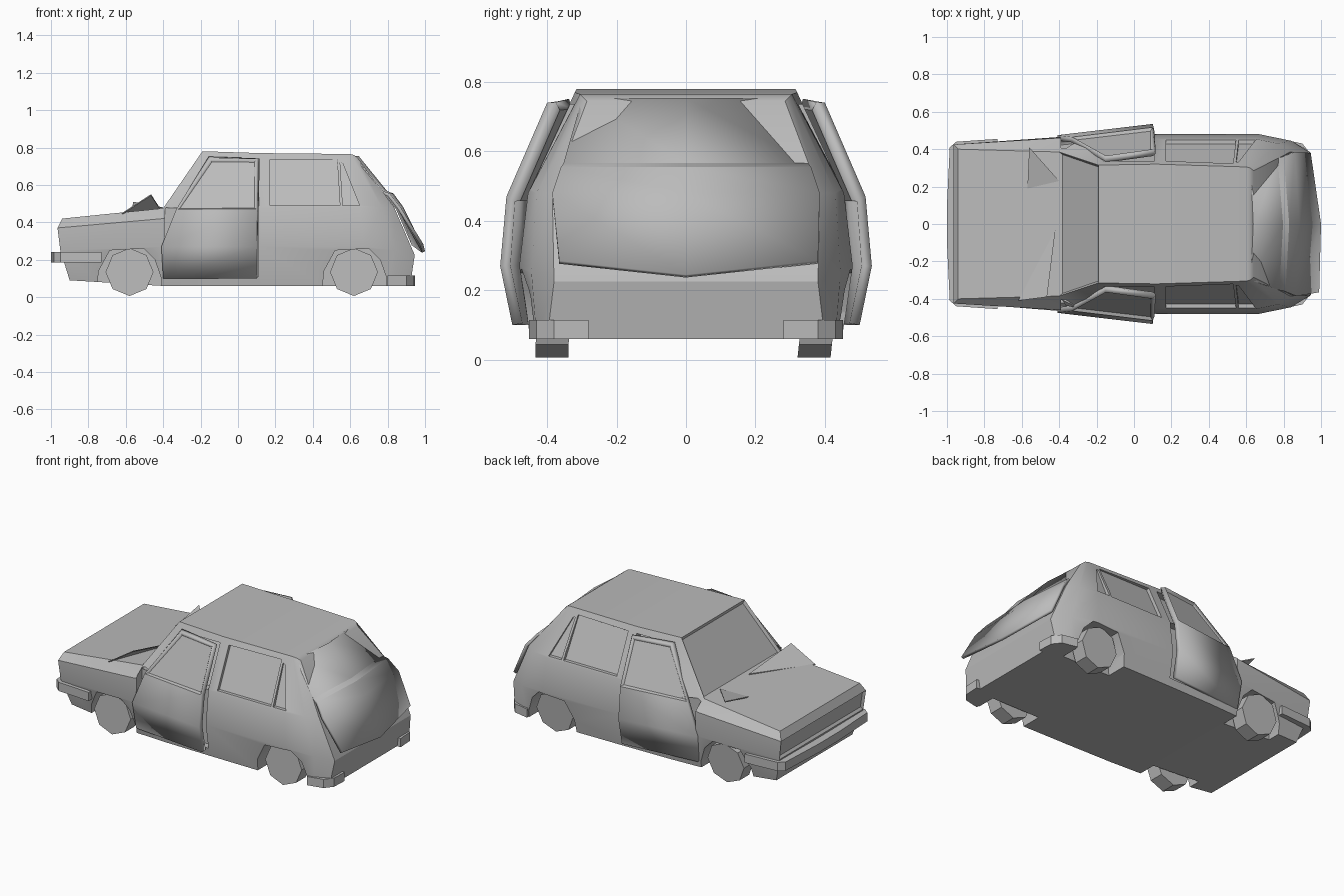
import bpy, bmesh, math
from mathutils import Vector

if "Cube" in bpy.data.objects:
    bpy.data.objects.remove(bpy.data.objects["Cube"])

GREY = (0.5, 0.5, 0.5, 1)
paint = bpy.data.materials.new("plain grey")
paint.use_nodes = True
paint.diffuse_color = GREY
paint.node_tree.nodes["Principled BSDF"].inputs["Base Color"].default_value = GREY


def finish(name, bm, smooth=False, thick=0):
    bmesh.ops.recalc_face_normals(bm, faces=bm.faces)
    mesh = bpy.data.meshes.new(name)
    bm.to_mesh(mesh)
    bm.free()
    mesh.materials.append(paint)
    ob = bpy.data.objects.new(name, mesh)
    bpy.context.collection.objects.link(ob)
    if thick:
        mod = ob.modifiers.new("thickness", "SOLIDIFY")
        mod.thickness = thick
        mod.offset = -1
    if smooth:
        bpy.ops.object.select_all(action="DESELECT")
        ob.select_set(True)
        bpy.context.view_layer.objects.active = ob
        bpy.ops.object.shade_smooth_by_angle(angle=math.radians(30))
    return ob


def prism(name, near, far):
    """Solid between two matching outlines."""
    bm = bmesh.new()
    a = [bm.verts.new(p) for p in near]
    b = [bm.verts.new(p) for p in far]
    n = len(a)
    bm.faces.new(a)
    bm.faces.new(b[::-1])
    for i in range(n):
        j = (i + 1) % n
        bm.faces.new((a[j], a[i], b[i], b[j]))
    return finish(name, bm)


def flat_prism(name, outline, z0, z1):
    return prism(name, [(x, y, z0) for x, y in outline], [(x, y, z1) for x, y in outline])


def sheet(bm, rows):
    """Quad grid through rows of points; returns faces row by row."""
    grid = [[bm.verts.new(p) for p in row] for row in rows]
    return [[bm.faces.new((r[i], r[i + 1], s[i + 1], s[i])) for i in range(len(r) - 1)]
            for r, s in zip(grid, grid[1:])]


# Body shell: stations from nose to tail, each floor, waist, belt, top
stations = [
    [(-.90, .38, .09), (-.95, .42, .25), (-.965, .425, .37), (-.94, .40, .42)],
    [(-.40, .43, .06), (-.40, .465, .27), (-.40, .46, .42), (-.40, .385, .475)],
    [(-.19, .44, .06), (-.19, .475, .27), (-.29, .45, .48), (-.19, .315, .78)],
    [(.12, .445, .06), (.12, .48, .27), (.12, .455, .48), (.12, .32, .77)],
    [(.65, .45, .06), (.67, .48, .27), (.65, .455, .48), (.60, .305, .765)],
    [(.84, .43, .06), (.84, .445, .25), (.77, .43, .48), (.62, .30, .76)],
    [(.92, .40, .06), (.945, .38, .225), (.835, .385, .48), (.64, .285, .745)],
]
bm = bmesh.new()
rings = []
for st in stations:
    right = [bm.verts.new((x, -y, z)) for x, y, z in st]
    left = [bm.verts.new(p) for p in reversed(st)]
    rings.append(right + left)
strips = []
for r, s in zip(rings, rings[1:]):
    strips.append([bm.faces.new((r[i], r[(i + 1) % 8], s[(i + 1) % 8], s[i])) for i in range(8)])
caps = [[bm.faces.new((r[i], r[i + 1], r[6 - i], r[7 - i])) for i in range(3)]
        for r in (rings[0], rings[-1])]
bmesh.ops.recalc_face_normals(bm, faces=bm.faces)
# Recessed windscreen and grille
bmesh.ops.inset_individual(bm, faces=[strips[1][3], caps[0][1]], thickness=.018, depth=-.014)
body = finish("body_shell", bm)


# Cutters for arches, door openings and rear side windows
def side_y(z):
    return .455 - max(0, z - .48) * .47


def side_cutter(outline, depth, sign):
    near = [(x, sign * (side_y(z) - depth), z) for x, z in outline]
    far = [(x, sign * (side_y(z) + .12), z) for x, z in outline]
    return prism("cutter", near, far)


arch = [(-.175, -.02), (-.16, .14), (-.10, .25), (.08, .26), (.14, .20), (.175, .10), (.175, -.02)]
openings = [
    ([(-.39, .11), (.11, .11), (.11, .479), (-.39, .479)], .05),
    ([(-.29, .48), (.11, .48), (.11, .735), (-.16, .735)], .05),
    ([(.17, .49), (.545, .49), (.53, .735), (.17, .735)], .022),
    ([(.56, .49), (.65, .49), (.56, .715), (.546, .72)], .022),
]
openings += [([(x + cx, z) for x, z in arch], .14) for cx in (-.585, .62)]
for sign in (-1, 1):
    for outline, depth in openings:
        cutter = side_cutter(outline, depth, sign)
        cutter.hide_render = True
        mod = body.modifiers.new("opening", "BOOLEAN")
        mod.operation = "DIFFERENCE"
        mod.solver = "EXACT"
        mod.object = cutter
        bpy.context.view_layer.objects.active = body
        bpy.ops.object.modifier_apply(modifier=mod.name)
        bpy.data.objects.remove(cutter)
bpy.ops.object.select_all(action="DESELECT")
body.select_set(True)
bpy.context.view_layer.objects.active = body
bpy.ops.object.shade_smooth_by_angle(angle=math.radians(30))

# Front doors, ajar at the rear edge
door_rows = [
    [(-.40, .45, .10), (.10, .50, .10)],
    [(-.41, .475, .27), (.10, .535, .27)],
    [(-.33, .465, .47), (.10, .517, .47)],
    [(-.15, .365, .745), (.10, .40, .74)],
]
for side, sign in (("right", -1), ("left", 1)):
    bm = bmesh.new()
    faces = sheet(bm, [[(x, sign * y, z) for x, y, z in row] for row in door_rows])
    bmesh.ops.recalc_face_normals(bm, faces=bm.faces)
    if faces[0][0].normal.y * sign < 0:
        bmesh.ops.reverse_faces(bm, faces=bm.faces)
    bmesh.ops.inset_individual(bm, faces=faces[2], thickness=.02, depth=-.015)
    finish(side + "_door", bm, True, .03 if sign else 0)

# Tailgate, slightly twisted and hanging open
bm = bmesh.new()
faces = sheet(bm, [
    [(.635, -.30, .765), (.66, 0, .765), (.635, .30, .765)],
    [(.81, -.36, .555), (.83, 0, .555), (.80, .36, .555)],
    [(.87, -.385, .48), (.885, 0, .48), (.86, .385, .48)],
    [(.99, -.365, .285), (1.0, 0, .245), (.945, .38, .285)],
])
bmesh.ops.recalc_face_normals(bm, faces=bm.faces)
if faces[2][0].normal.x < 0:
    bmesh.ops.reverse_faces(bm, faces=bm.faces)
bmesh.ops.inset_region(bm, faces=faces[0], thickness=.03, depth=-.018, use_even_offset=True)
finish("tailgate", bm, True, .018)


# Bumpers, wrapped round both ends
def mirrored(points):
    return points + [(x, -y) for x, y in reversed(points)]


outer = [(-.73, .455), (-.95, .44), (-.985, .41), (-1.0, .10)]
inner = [(-.73, .41), (-.92, .40), (-.945, .38), (-.95, .10)]
flat_prism("front_bumper", mirrored(outer) + mirrored(inner)[::-1], .185, .24)
for side, sign in (("right", -1), ("left", 1)):
    corner = [(.80, .40), (.80, .452), (.90, .43), (.94, .38), (.945, .28), (.90, .28)]
    flat_prism(side + "_rear_bumper_corner", [(x, sign * y) for x, y in corner], .06, .115)

# Bent bonnet corners
for name, tri in (
    ("right_bonnet_flap", [(-.42, -.03, .48), (-.62, -.41, .45), (-.465, -.39, .55)]),
    ("left_bonnet_flap", [(-.56, .41, .51), (-.57, .19, .46), (-.40, .23, .48)]),
):
    prism(name, tri, [Vector(p) - Vector((0, 0, .006)) for p in tri])

# Eight-sided wheels, leaning a little
for axle, x in (("front", -.58), ("rear", .62)):
    for side, sign in (("right", -1), ("left", 1)):
        lean = .035 if sign > 0 else -.01
        ring = [(math.sin(a), math.cos(a)) for a in (i * math.pi / 4 for i in range(8))]
        discs = [[(x + .128 * u, sign * (y + lean * v * .4), .134 + .128 * v) for u, v in ring]
                 for y in (.335, .43)]
        prism(axle + "_" + side + "_wheel", *discs)
